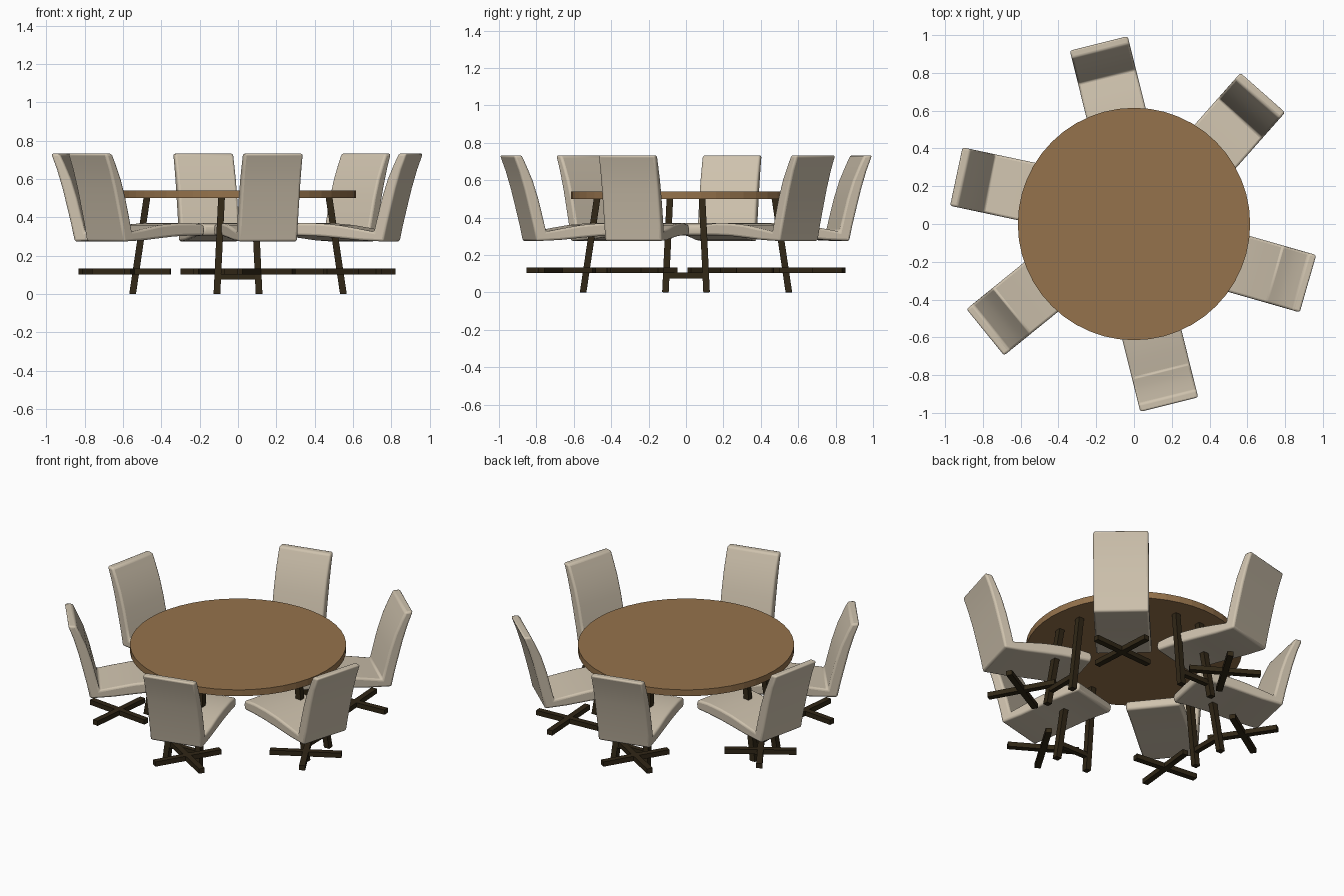
import bpy, bmesh, math
from mathutils import Vector, Matrix

if "Cube" in bpy.data.objects:
    bpy.data.objects.remove(bpy.data.objects["Cube"])


def material(name, rgb):
    m = bpy.data.materials.new(name)
    m.diffuse_color = (*rgb, 1)
    m.use_nodes = True
    m.node_tree.nodes["Principled BSDF"].inputs["Base Color"].default_value = m.diffuse_color
    return m


WOOD = material("warm wood", (0.30, 0.17, 0.072))
FABRIC = material("beige fabric", (0.62, 0.54, 0.42))
DARK = material("dark wood", (0.03, 0.02, 0.008))


def add_object(name, bm, mat):
    bmesh.ops.recalc_face_normals(bm, faces=bm.faces)
    me = bpy.data.meshes.new(name)
    bm.to_mesh(me)
    bm.free()
    me.materials.append(mat)
    ob = bpy.data.objects.new(name, me)
    bpy.context.collection.objects.link(ob)
    return ob


def bar(bm, a, b, w, h, up=(0, 0, 1)):
    """Box beam from a to b; w across, h along up."""
    a, b, up = Vector(a), Vector(b), Vector(up)
    side = (b - a).cross(up).normalized() * (w / 2)
    rise = up * (h / 2)
    rings = [[bm.verts.new(p + side * s + rise * t)
              for s, t in ((-1, -1), (1, -1), (1, 1), (-1, 1))] for p in (a, b)]
    bm.faces.new(rings[0])
    bm.faces.new(rings[1][::-1])
    for i in range(4):
        j = (i + 1) % 4
        bm.faces.new((rings[0][i], rings[0][j], rings[1][j], rings[1][i]))


# Round table top
bm = bmesh.new()
bmesh.ops.create_cone(bm, cap_ends=True, segments=48, radius1=0.615, radius2=0.615,
                      depth=0.04, matrix=Matrix.Translation((0, 0, 0.52)))
add_object("table_top", bm, WOOD)

# Four pairs of splayed table legs, each pair joined by a low stretcher
for k in range(4):
    bm = bmesh.new()
    for s in (-1, 1):
        bar(bm, (0.55, 0.11 * s, 0), (0.475, 0.086 * s, 0.505), 0.035, 0.035, (1, 0, 0))
    bar(bm, (0.537, -0.105, 0.09), (0.537, 0.105, 0.09), 0.03, 0.03)
    bm.transform(Matrix.Rotation(k * math.pi / 2, 4, 'Z'))
    add_object(f"table_leg_pair_{k + 1}", bm, DARK)

# Chair side profile: radial distance and height
PROFILE = [(0.315, 0.305), (0.308, 0.335), (0.315, 0.362), (0.40, 0.371), (0.50, 0.369),
           (0.60, 0.360), (0.70, 0.343), (0.795, 0.325), (0.813, 0.40), (0.838, 0.50),
           (0.870, 0.60), (0.905, 0.68), (0.930, 0.733), (0.976, 0.733), (0.945, 0.65),
           (0.915, 0.55), (0.890, 0.45), (0.868, 0.36), (0.850, 0.274), (0.72, 0.280),
           (0.60, 0.292), (0.50, 0.301), (0.40, 0.305)]
HALF, SHIFT = 0.158, -0.05

for n, deg in enumerate((104, 48.5, -16, -76, 219, 168), 1):
    turn = Matrix.Rotation(math.radians(deg), 4, 'Z')

    # Upholstered seat and back in one shell
    bm = bmesh.new()
    sides = [[bm.verts.new((x, SHIFT + s * HALF, z)) for x, z in PROFILE] for s in (-1, 1)]
    for i in range(len(PROFILE)):
        j = (i + 1) % len(PROFILE)
        bm.faces.new((sides[0][i], sides[0][j], sides[1][j], sides[1][i]))
    for ring in sides:
        bm.faces.new(ring)
    bm.transform(turn)
    ob = add_object(f"chair_seat_{n}", bm, FABRIC)
    bev = ob.modifiers.new("rounded edges", 'BEVEL')
    bev.width = 0.012
    bev.segments = 3
    bev.limit_method = 'ANGLE'
    bev.angle_limit = math.radians(45)
    bpy.ops.object.select_all(action='DESELECT')
    ob.select_set(True)
    bpy.context.view_layer.objects.active = ob
    bpy.ops.object.shade_smooth_by_angle(angle=math.radians(40))

    # Crossed base bars
    bm = bmesh.new()
    d = 0.205 * math.sqrt(0.5)
    for s in (-1, 1):
        bar(bm, (0.675 - d, SHIFT - s * d, 0.118), (0.675 + d, SHIFT + s * d, 0.118),
            0.035, 0.03)
    bm.transform(turn)
    add_object(f"chair_cross_base_{n}", bm, DARK)
